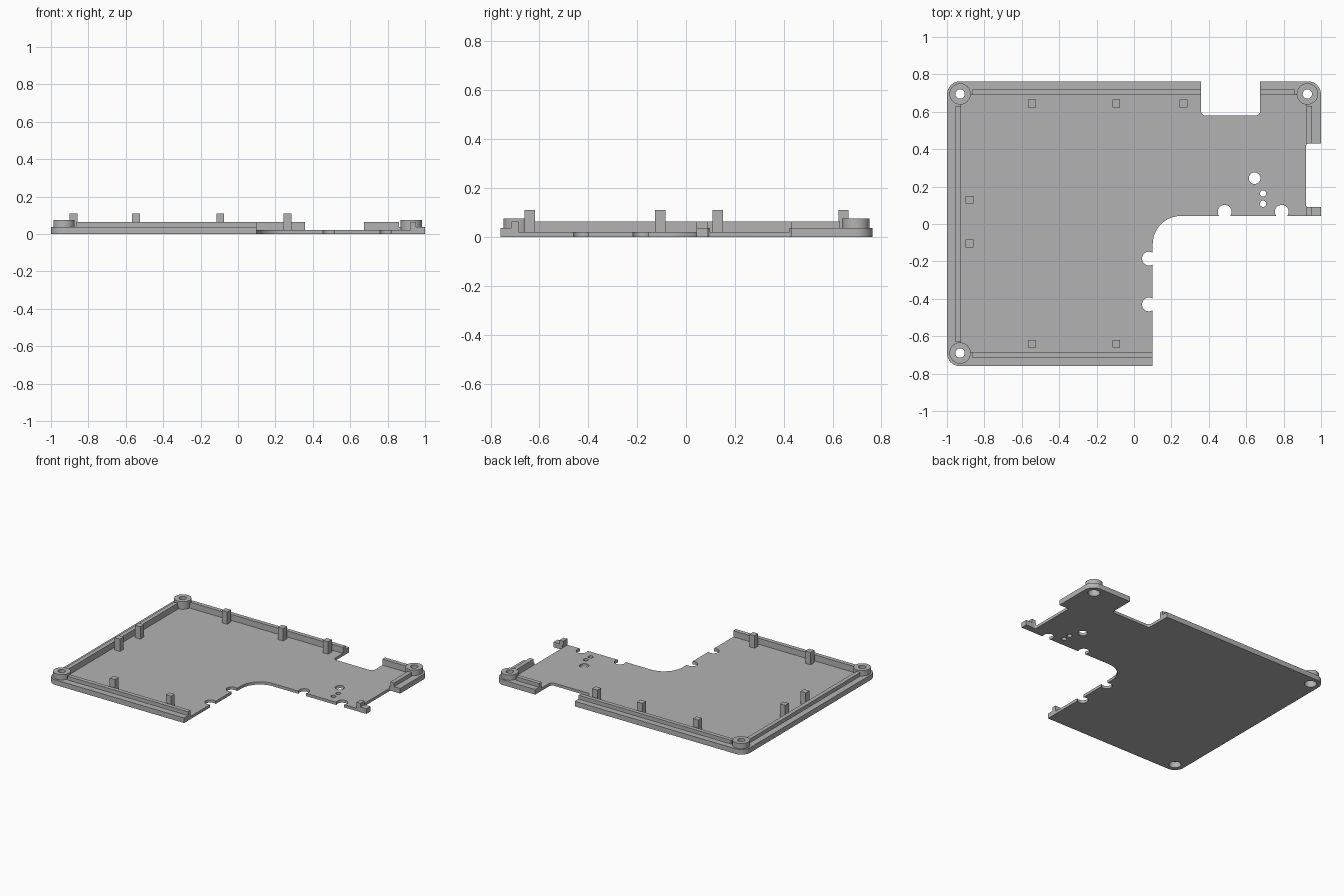
import bpy, bmesh
from math import sin, cos, pi
from mathutils import Vector

if "Cube" in bpy.data.objects:
    bpy.data.objects.remove(bpy.data.objects["Cube"])

# Single matt grey plastic
grey = bpy.data.materials.new("grey plastic")
grey.use_nodes = True
colour = (0.45, 0.45, 0.45, 1)
grey.diffuse_color = colour
grey.node_tree.nodes["Principled BSDF"].inputs["Base Color"].default_value = colour

FLOOR, LEDGE, LIP, BOSS, POST = 0.02, 0.037, 0.064, 0.075, 0.11


def add_object(name, bm):
    bmesh.ops.recalc_face_normals(bm, faces=bm.faces)
    mesh = bpy.data.meshes.new(name)
    bm.to_mesh(mesh)
    bm.free()
    mesh.materials.append(grey)
    obj = bpy.data.objects.new(name, mesh)
    bpy.context.collection.objects.link(obj)
    return obj


def prism(name, outline, z0, z1):
    bm = bmesh.new()
    base = bm.faces.new([bm.verts.new((x, y, z0)) for x, y in outline])
    top = bmesh.ops.extrude_face_region(bm, geom=[base])["geom"]
    moved = [v for v in top if isinstance(v, bmesh.types.BMVert)]
    bmesh.ops.translate(bm, verts=moved, vec=(0, 0, z1 - z0))
    return add_object(name, bm)


def box(name, x0, x1, y0, y1, z0, z1):
    return prism(name, [(x0, y0), (x1, y0), (x1, y1), (x0, y1)], z0, z1)


def circle(x, y, r, n=32):
    return [(x + r * cos(2 * pi * i / n), y + r * sin(2 * pi * i / n)) for i in range(n)]


def rounded(corners, steps=10):
    """Round each right-angled (x, y, radius) corner."""
    pts = []
    for i, (x, y, r) in enumerate(corners):
        p = Vector((x, y))
        if r == 0:
            pts.append(p)
            continue
        u = (Vector(corners[i - 1][:2]) - p).normalized()
        v = (Vector(corners[(i + 1) % len(corners)][:2]) - p).normalized()
        centre = p + (u + v) * r
        for k in range(steps + 1):
            t = pi / 2 * k / steps
            pts.append(centre - v * r * cos(t) - u * r * sin(t))
    return pts


def cut(target, cutter):
    mod = target.modifiers.new("cut", "BOOLEAN")
    mod.operation, mod.solver, mod.object = "DIFFERENCE", "EXACT", cutter
    deps = bpy.context.evaluated_depsgraph_get()
    mesh = bpy.data.meshes.new_from_object(target.evaluated_get(deps))
    target.modifiers.clear()
    target.data = mesh
    bpy.data.objects.remove(cutter)


# Base plate with its rounded corners, port notches and swept inner corner
plate = prism("base_plate", rounded([
    (-1, -0.76, 0.07), (0.1, -0.76, 0), (0.1, 0.043, 0.15), (1, 0.043, 0),
    (1, 0.09, 0), (0.92, 0.09, 0.012), (0.92, 0.43, 0.012), (1, 0.43, 0),
    (1, 0.763, 0.07), (0.675, 0.763, 0), (0.675, 0.58, 0.025),
    (0.358, 0.58, 0.025), (0.358, 0.763, 0), (-1, 0.763, 0.07)]), 0, LEDGE)

# Recessed floor
cut(plate, box("recess_cutter", -0.925, 0.921, -0.685, 0.69, FLOOR, 0.2))

# Screw bores, edge scallops and small floor holes
bosses = [(-0.93, 0.695), (0.927, 0.695), (-0.93, -0.69)]
holes = [(x, y, 0.04) for x, y in bosses]
holes += [(x, 0.065, 0.037) for x in (0.485, 0.79)]
holes += [(0.08, y, 0.037) for y in (-0.185, -0.43)]
holes += [(0.645, 0.245, 0.031), (0.69, 0.163, 0.017), (0.69, 0.108, 0.017)]
for x, y, r in holes:
    cut(plate, prism("hole_cutter", circle(x, y, r), -0.1, 0.2))

# Raised lip running inside the ledge
for name, x0, x1, y0, y1 in [
        ("lip_back_right", -0.867, 0.358, 0.69, 0.72),
        ("lip_back_left", 0.675, 0.86, 0.69, 0.72),
        ("lip_front", -0.867, 0.1, -0.715, -0.685),
        ("lip_right", -0.955, -0.925, -0.63, 0.63),
        ("lip_left", 0.921, 0.952, 0.43, 0.63),
        ("lip_left_end", 0.921, 0.952, 0.043, 0.09)]:
    box(name, x0, x1, y0, y1, 0.01, LIP)

# Screw bosses with a counterbore underneath
for x, y in bosses:
    bm = bmesh.new()
    profile = [(0.057, FLOOR), (0.057, BOSS), (0.025, BOSS), (0.025, 0.045), (0.04, 0.045), (0.04, FLOOR)]
    rings = [[bm.verts.new((a, b, z)) for a, b in circle(x, y, r)] for r, z in profile]
    for a, b in zip(rings, rings[1:] + rings[:1]):
        for i in range(len(a)):
            j = (i + 1) % len(a)
            bm.faces.new((a[i], a[j], b[j], b[i]))
    add_object("screw_boss", bm)

# Square locating posts
posts = [(x, 0.645) for x in (-0.545, -0.095, 0.265)]
posts += [(x, -0.64) for x in (-0.545, -0.095)]
posts += [(-0.88, y) for y in (0.13, -0.105)]
for x, y in posts:
    box("post", x - 0.021, x + 0.021, y - 0.021, y + 0.021, 0.01, POST)

# Smooth the round walls while keeping hard edges
bpy.ops.object.select_all(action="DESELECT")
for obj in bpy.context.collection.objects:
    if obj.type == "MESH" and obj.name.startswith(("base_plate", "screw_boss")):
        obj.select_set(True)
        bpy.context.view_layer.objects.active = obj
bpy.ops.object.shade_smooth_by_angle(angle=pi / 6)
